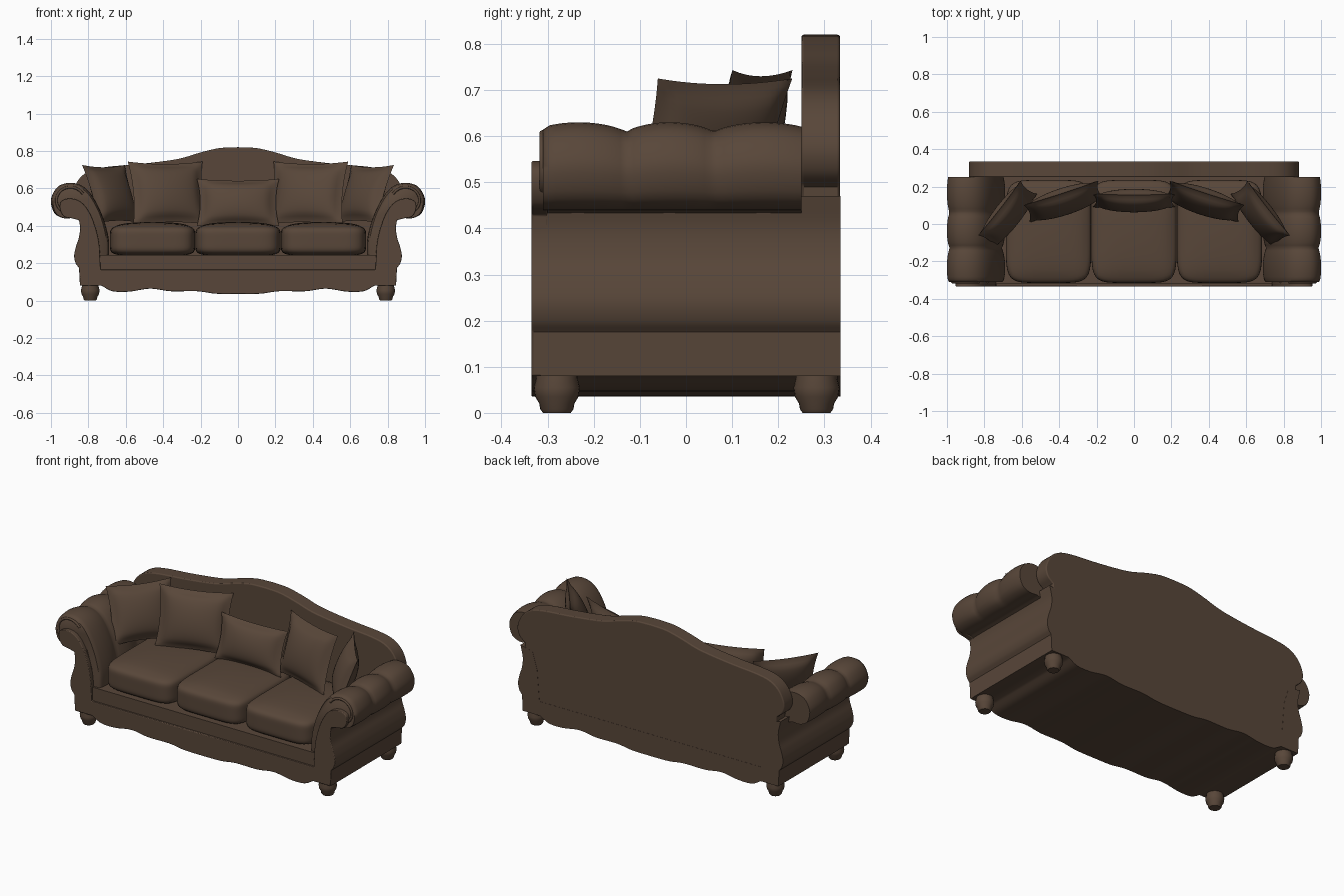
import bpy, bmesh, math
from mathutils import Vector

if "Cube" in bpy.data.objects:
    bpy.data.objects.remove(bpy.data.objects["Cube"])

brown = bpy.data.materials.new("brown upholstery")
brown.diffuse_color = (0.098, 0.062, 0.041, 1)
brown.use_nodes = True
brown.node_tree.nodes["Principled BSDF"].inputs["Base Color"].default_value = brown.diffuse_color


def finish(name, bm, angle=40, bevel=0):
    bmesh.ops.recalc_face_normals(bm, faces=bm.faces)
    me = bpy.data.meshes.new(name)
    bm.to_mesh(me)
    bm.free()
    ob = bpy.data.objects.new(name, me)
    bpy.context.collection.objects.link(ob)
    me.materials.append(brown)
    if bevel:
        m = ob.modifiers.new("soft edge", 'BEVEL')
        m.width, m.segments, m.limit_method = bevel, 3, 'ANGLE'
        m.angle_limit = math.radians(50)
    bpy.context.view_layer.objects.active = ob
    ob.select_set(True)
    bpy.ops.object.shade_smooth_by_angle(angle=math.radians(angle))
    ob.select_set(False)
    return ob


def curve(pts, n=5):
    """Smooth open curve through the points."""
    p = [Vector(q) for q in pts]
    p = [2 * p[0] - p[1]] + p + [2 * p[-1] - p[-2]]
    out = []
    for i in range(1, len(p) - 2):
        a, b, c, d = p[i - 1:i + 3]
        for k in range(n):
            t = k / n
            out.append(0.5 * (2 * b + (c - a) * t + (2 * a - 5 * b + 4 * c - d) * t * t
                              + (3 * b - a - 3 * c + d) * t ** 3))
    return out + [p[-2]]


def sweep(name, sections, **kw):
    """Closed body through equal-length rings of 3D points."""
    bm = bmesh.new()
    rings = [[bm.verts.new(q) for q in s] for s in sections]
    n = len(rings[0])
    for a, b in zip(rings, rings[1:]):
        for i in range(n):
            bm.faces.new((a[i], a[(i + 1) % n], b[(i + 1) % n], b[i]))
    bm.faces.new(rings[0])
    bm.faces.new(rings[-1])
    return finish(name, bm, **kw)


def extrude(name, outline, y0, y1, **kw):
    return sweep(name, [[(p[0], y, p[1]) for p in outline] for y in (y0, y1)], **kw)


def mirrored(half):
    half = [tuple(p) for p in half]
    return half + [(-x, z) for x, z in reversed(half) if x > 1e-4]


def rounded(name, loc, half, n=5, crown=0):
    """Soft, stuffed block."""
    bm = bmesh.new()
    bmesh.ops.create_cube(bm, size=2)
    bmesh.ops.subdivide_edges(bm, edges=bm.edges, cuts=15, use_grid_fill=True)
    for v in bm.verts:
        c = v.co
        s = max(map(abs, c)) / sum(abs(k) ** n for k in c) ** (1 / n)
        u, w = c.x, c.y
        c = c * s
        if c.z > 0:
            c.z += crown * (1 - u * u) * (1 - w * w)
        v.co = [loc[i] + half[i] * c[i] for i in range(3)]
    return finish(name, bm, 60)


def pillow(name, loc, w, h, t, lean, yaw):
    """Stuffed pillow with a thin flange and drawn-out corners."""
    bm = bmesh.new()
    N = 24
    for side in (-1, 1):
        g = []
        for i in range(N + 1):
            row = []
            for j in range(N + 1):
                u, v = 2 * i / N - 1, 2 * j / N - 1
                iu, iv = min(1, abs(u) / 0.86), min(1, abs(v) / 0.86)
                edge = max(abs(u), abs(v)) > 0.999
                y = 0 if edge else 0.007 + t * ((1 - iu ** 2) * (1 - iv ** 2)) ** 0.45
                row.append(bm.verts.new((w * u * (1 - 0.08 * (1 - v * v)), side * y,
                                         h * v * (1 - 0.08 * (1 - u * u)))))
            g.append(row)
        for i in range(N):
            for j in range(N):
                bm.faces.new((g[i][j], g[i + 1][j], g[i + 1][j + 1], g[i][j + 1]))
    bmesh.ops.remove_doubles(bm, verts=bm.verts, dist=1e-5)
    ob = finish(name, bm, 45)
    ob.location = loc
    ob.rotation_euler = (math.radians(lean), 0, math.radians(yaw))


# Scalloped base with flaring side walls
apron = curve([(0, .035), (.12, .037), (.22, .05), (.36, .05), (.47, .064),
               (.58, .048), (.67, .05), (.73, .08)])
flank = curve([(.85, .175), (.868, .2), (.876, .24), (.866, .29), (.85, .34),
               (.845, .4), (.86, .47)])
extrude("base_and_sides", mirrored(apron + [(.845, .08)] + flank +
        [(.78, .45), (.75, .35), (.735, .165), (0, .165)]), -.315, .335, angle=30)

# Front facing with scrolled tips
tip = curve([(.85, .43), (.89, .44), (.93, .45), (.952, .49), (.945, .53), (.90, .546),
             (.845, .53), (.80, .48), (.765, .40), (.742, .30), (.735, .165)])
extrude("front_facing", mirrored(apron + [(.845, .08)] + flank[:-5] + tip + [(0, .165)]),
        -.335, -.300, angle=30, bevel=.004)

# Seat deck behind the rail
extrude("seat_deck", [(-.75, .14), (.75, .14), (.75, .245), (-.75, .245)], -.322, .30)

# Serpentine back
top = curve([(0, .82), (.1, .815), (.2, .792), (.3, .762), (.4, .745), (.55, .728),
             (.7, .715), (.79, .695), (.85, .65), (.882, .58), (.872, .525), (.835, .49)])
extrude("back", mirrored(top + [(.83, .40), (.83, .10), (0, .10)]), .25, .334,
        angle=35, bevel=.006)

# Rolled arms with three puffs each
roll = curve([(.69, .22), (.69, .32), (.71, .41), (.745, .50), (.79, .575), (.84, .617),
              (.90, .63), (.96, .612), (.993, .565), (1.0, .52), (.98, .465), (.93, .44),
              (.88, .442), (.84, .43)], 3) + [Vector((.82, .22))]
seams = [-.335, -.13, .06, .28]
for sx, side in ((-1, "left"), (1, "right")):
    rings = []
    for k in range(41):
        y = -.31 + .56 * k / 40
        i = max(j for j in range(3) if seams[j] <= y)
        f = (y - seams[i]) / (seams[i + 1] - seams[i])
        s = .88 + .12 * math.sin(math.pi * f) ** .6
        if k == 0:
            s -= .03
        rings.append([(sx * (.86 + (p.x - .86) * s), y,
                       .44 + (p.y - .44) * (s if p.y > .44 else 1)) for p in roll])
    sweep(side + "_arm", rings, angle=60)

# Scroll piping on the arm fronts
for sx, side in ((-1, "left"), (1, "right")):
    cu = bpy.data.curves.new(side + "_scroll", 'CURVE')
    cu.dimensions = '3D'
    cu.bevel_depth = .007
    cu.bevel_resolution = 2
    pts = [(.905 + r * math.cos(a), .527 + r * math.sin(a)) for r, a in
           ((.088 - .0022 * k, math.radians(150 - 15 * k)) for k in range(21))]
    sp = cu.splines.new('POLY')
    sp.points.add(len(pts) - 1)
    for q, (x, z) in zip(sp.points, pts):
        q.co = (sx * x, -.311, z, 1)
    cu.materials.append(brown)
    ob = bpy.data.objects.new(side + "_scroll_piping", cu)
    bpy.context.collection.objects.link(ob)

# Seat cushions
for i in (-1, 0, 1):
    rounded("seat_cushion", (.457 * i, -.04, .322), (.228, .275, .082), 6, .2)

# Throw pillows
pillow("middle_pillow", (0, .125, .525), .22, .13, .05, -15, 0)
for s, side in ((-1, "left"), (1, "right")):
    pillow(side + "_large_pillow", (.375 * s, .12, .575), .21, .175, .055, -16, -18 * s)
    pillow(side + "_corner_pillow", (.675 * s, .05, .57), .185, .165, .05, -20, -52 * s)

# Turned feet
prof = [(.03, 0), (.036, .008), (.038, .02), (.047, .035), (.05, .055), (.045, .075), (.045, .1)]
for sx in (-1, 1):
    for y in (-.28, .283):
        sweep("turned_foot", [[(.79 * sx + r * math.cos(a * math.pi / 12),
                                y + r * math.sin(a * math.pi / 12), z) for a in range(24)]
                              for r, z in prof])
